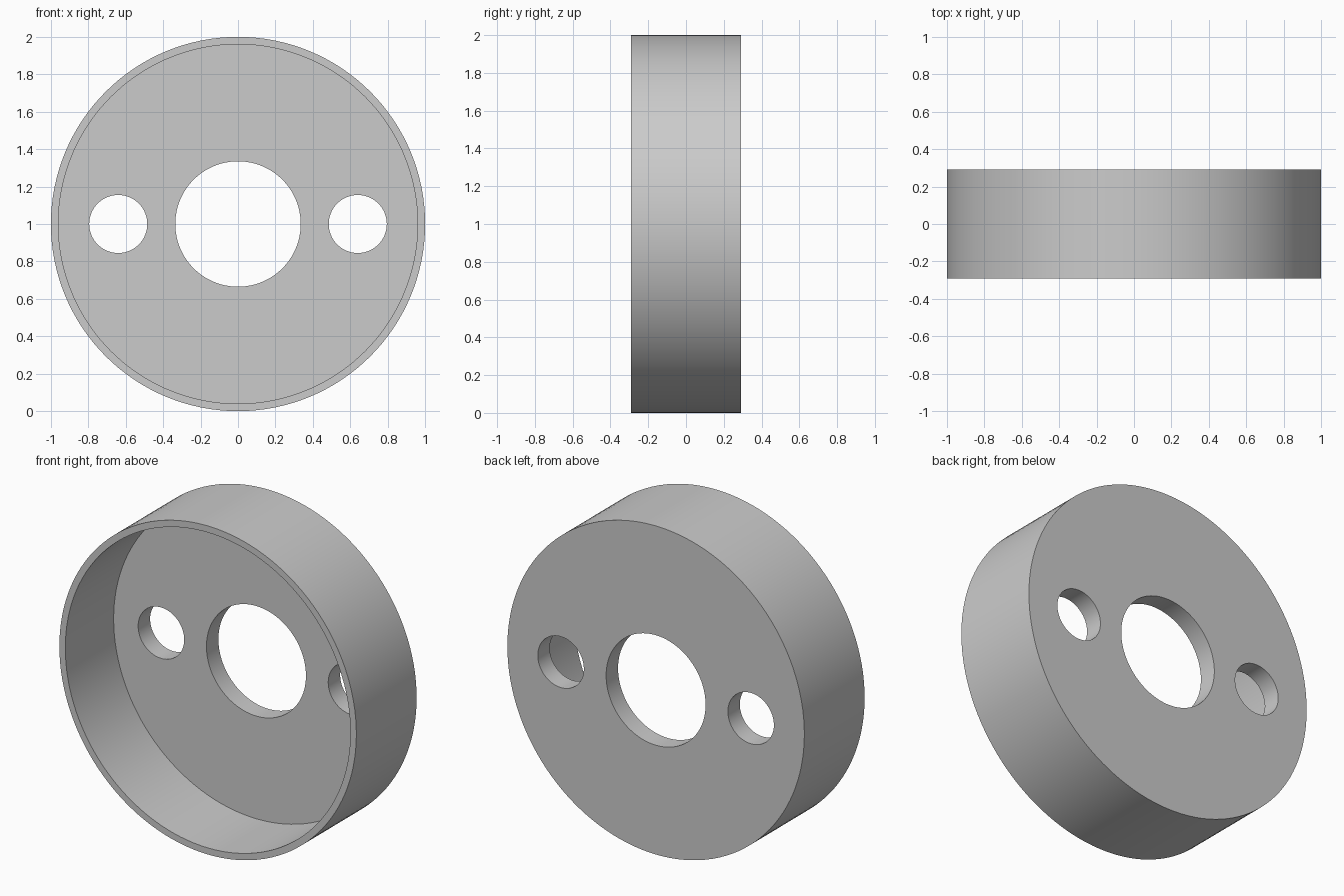
import bpy
import bmesh
from math import radians
from mathutils import Matrix

cube = bpy.data.objects.get("Cube")
if cube:
    bpy.data.objects.remove(cube, do_unlink=True)

RADIUS, HALF_DEPTH = 1.0, 0.29
WALL, FLOOR = 0.04, 0.115

grey = bpy.data.materials.new("light grey")
grey.use_nodes = True
grey.diffuse_color = (0.6, 0.6, 0.6, 1)
grey.node_tree.nodes["Principled BSDF"].inputs["Base Color"].default_value = (0.6, 0.6, 0.6, 1)


def cylinder(name, radius, y_front, y_back, x=0.0, sides=128):
    """Closed cylinder along y, level with the disc centre."""
    bm = bmesh.new()
    bmesh.ops.create_cone(bm, cap_ends=True, segments=sides, radius1=radius,
                          radius2=radius, depth=y_back - y_front,
                          matrix=Matrix.Rotation(radians(90), 4, "X"))
    bmesh.ops.translate(bm, verts=bm.verts, vec=(x, (y_front + y_back) / 2, RADIUS))
    mesh = bpy.data.meshes.new(name)
    bm.to_mesh(mesh)
    bm.free()
    mesh.materials.append(grey)
    obj = bpy.data.objects.new(name, mesh)
    bpy.context.collection.objects.link(obj)
    return obj


# Round cup, open at the front
cup = cylinder("round_cup", RADIUS, -HALF_DEPTH, HALF_DEPTH)

# Recess, centre bore and the two side holes
cutters = [
    cylinder("recess_cutter", RADIUS - WALL, -0.5, HALF_DEPTH - FLOOR),
    cylinder("centre_bore_cutter", 0.335, -0.4, 0.5),
    cylinder("left_hole_cutter", 0.155, -0.4, 0.5, x=0.64),
    cylinder("right_hole_cutter", 0.155, -0.4, 0.5, x=-0.64),
]
for cutter in cutters:
    cut = cup.modifiers.new(cutter.name, "BOOLEAN")
    cut.operation = "DIFFERENCE"
    cut.solver = "EXACT"
    cut.object = cutter

# Apply the cuts, then remove the helpers
bpy.ops.object.select_all(action="DESELECT")
bpy.context.view_layer.objects.active = cup
cup.select_set(True)
for cutter in cutters:
    bpy.ops.object.modifier_apply(modifier=cutter.name)
    bpy.data.objects.remove(cutter, do_unlink=True)

# Smooth round walls with crisp rims
bpy.ops.object.shade_smooth_by_angle(angle=radians(30))
